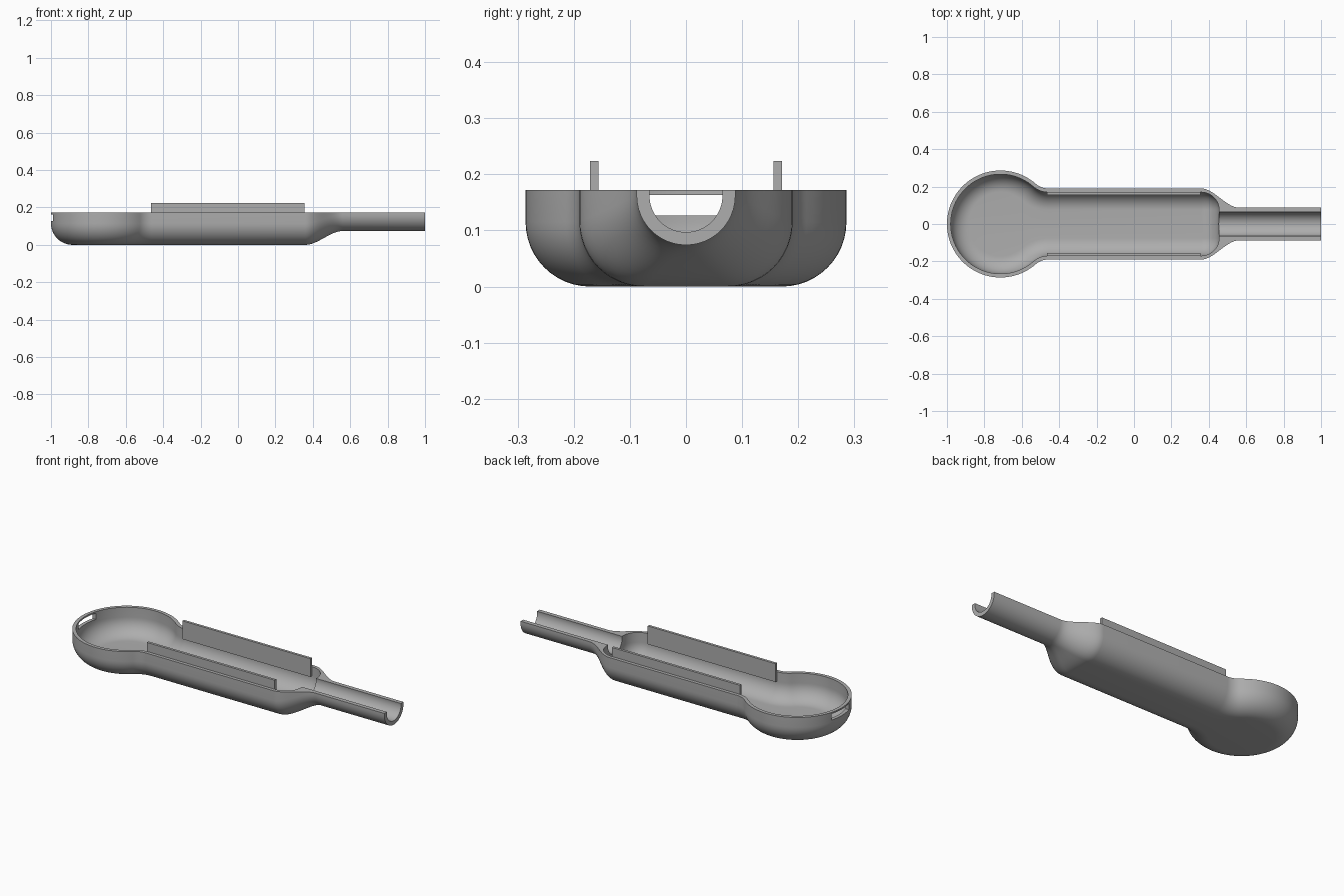
import bpy, bmesh
from math import sin, cos, pi, atan2, sqrt, radians
from mathutils import Matrix, Vector

cube = bpy.data.objects.get("Cube")
if cube:
    bpy.data.objects.remove(cube)

# Main dimensions
TOP, WALL, FILLET = 0.172, 0.02, 0.115
BULB_X, BULB_R, BODY_W = -0.714, 0.286, 0.19
BODY_END, NECK_START = 0.36, 0.56
NECK_R, NECK_Z, BORE_R = 0.088, 0.162, 0.065
BLEND_R = 0.1

grey = bpy.data.materials.new("plain grey")
grey.use_nodes = True
colour = (0.42, 0.42, 0.42, 1)
grey.diffuse_color = colour
grey.node_tree.nodes["Principled BSDF"].inputs["Base Color"].default_value = colour


def finish(name, bm):
    """Turn a bmesh into a grey object."""
    bmesh.ops.remove_doubles(bm, verts=bm.verts[:], dist=1e-5)
    bmesh.ops.recalc_face_normals(bm, faces=bm.faces[:])
    mesh = bpy.data.meshes.new(name)
    bm.to_mesh(mesh)
    bm.free()
    mesh.materials.append(grey)
    obj = bpy.data.objects.new(name, mesh)
    bpy.context.collection.objects.link(obj)
    return obj


def box(name, low, high):
    low, high = Vector(low), Vector(high)
    bm = bmesh.new()
    place = Matrix.Translation((low + high) / 2) @ Matrix.Diagonal((high - low).to_4d())
    place[3][3] = 1
    bmesh.ops.create_cube(bm, size=1, matrix=place)
    return finish(name, bm)


def section(px, py, nx, ny, inset, radius, floor, top, steps=12):
    """Half section of a pan: centre top, rim, rounded corner, centre bottom."""
    pts = [(inset, top)]
    for k in range(steps + 1):
        a = pi / 2 * k / steps
        pts.append((inset + radius * (1 - cos(a)), floor + radius * (1 - sin(a))))
    ring = [Vector((px - nx * d, py - ny * d, z)) for d, z in pts]
    first, last = ring[0].copy(), ring[-1].copy()
    first.y = last.y = 0
    return [first] + ring + [last]


def loft(name, sections, cap_end):
    """Skin the half sections, then mirror to the other side."""
    bm = bmesh.new()
    rows = [[bm.verts.new(p) for p in s] for s in sections]
    for a, b in zip(rows, rows[1:]):
        for j in range(len(a) - 1):
            bm.faces.new((a[j], a[j + 1], b[j + 1], b[j]))
    if cap_end:
        bm.faces.new(rows[-1])
    bmesh.ops.remove_doubles(bm, verts=bm.verts[:], dist=1e-5)
    geom = bm.verts[:] + bm.edges[:] + bm.faces[:]
    bmesh.ops.mirror(bm, geom=geom, matrix=Matrix.Identity(4), merge_dist=1e-5, axis='Y')
    return finish(name, bm)


# Plan outline with outward normals: round bulb, concave blend, straight body
blend_y = BODY_W + BLEND_R
blend_dx = sqrt((BULB_R + BLEND_R) ** 2 - blend_y ** 2)
meet = atan2(blend_y, blend_dx)
outline = []
for k in range(37):
    a = pi + (meet - pi) * k / 36
    outline.append((BULB_X + BULB_R * cos(a), BULB_R * sin(a), cos(a), sin(a)))
for k in range(1, 11):
    a = meet + (pi / 2 - meet) * k / 10
    outline.append((BULB_X + blend_dx - BLEND_R * cos(a), blend_y - BLEND_R * sin(a),
                    cos(a), sin(a)))
outline.append((BODY_END, BODY_W, 0, 1))

# Outer shell, narrowing and rising into the neck
outer = [section(*p, 0, FILLET, 0, TOP) for p in outline]
for k in range(1, 17):
    t = k / 16
    s = t * t * (3 - 2 * t)
    radius = FILLET + (NECK_R - FILLET) * s
    width = BODY_W + (NECK_R - BODY_W) * s
    floor = (NECK_Z - NECK_R) * s
    x = BODY_END + (NECK_START - BODY_END) * t
    outer.append(section(x, width, 0, 1, 0, radius, floor, TOP))
outer.append(section(1, NECK_R, 0, 1, 0, NECK_R, NECK_Z - NECK_R, TOP))
shell = loft("shell", outer, True)

# Cavity with a rounded end wall
inner = outline[:]
for k in range(1, 13):
    a = pi / 2 * (1 - k / 12)
    inner.append((BODY_END + FILLET * cos(a), BODY_W - FILLET + FILLET * sin(a),
                  cos(a), sin(a)))
inner.append((BODY_END + FILLET, 0, 1, 0))
cavity = loft("cavity_cutter",
              [section(*p, WALL, FILLET - WALL, WALL, 0.25) for p in inner], False)

# Neck channel
bm = bmesh.new()
bmesh.ops.create_cone(bm, cap_ends=True, segments=64, radius1=BORE_R, radius2=BORE_R,
                      depth=0.66, matrix=Matrix.Translation((0.77, 0, NECK_Z))
                      @ Matrix.Rotation(pi / 2, 4, 'Y'))
channel = finish("channel_cutter", bm)

# Slot in the bulb tip
slot = box("slot_cutter", (-1.1, -0.08, 0.127), (-0.9, 0.08, 0.163))

# Cut the shell and drop the cutters
bpy.ops.object.select_all(action='DESELECT')
bpy.context.view_layer.objects.active = shell
shell.select_set(True)
for cutter in (cavity, channel, slot):
    cutter.hide_render = True
    mod = shell.modifiers.new("cut", 'BOOLEAN')
    mod.operation = 'DIFFERENCE'
    mod.solver = 'EXACT'
    mod.object = cutter
    bpy.ops.object.modifier_apply(modifier=mod.name)
    bpy.data.objects.remove(cutter)
bpy.ops.object.shade_smooth_by_angle(angle=radians(30))

# Upright locating plates along the inner walls
for name, side in (("left_plate", 1), ("right_plate", -1)):
    y0, y1 = sorted((side * 0.156, side * 0.171))
    box(name, (-0.465, y0, 0.118), (0.355, y1, 0.224))
